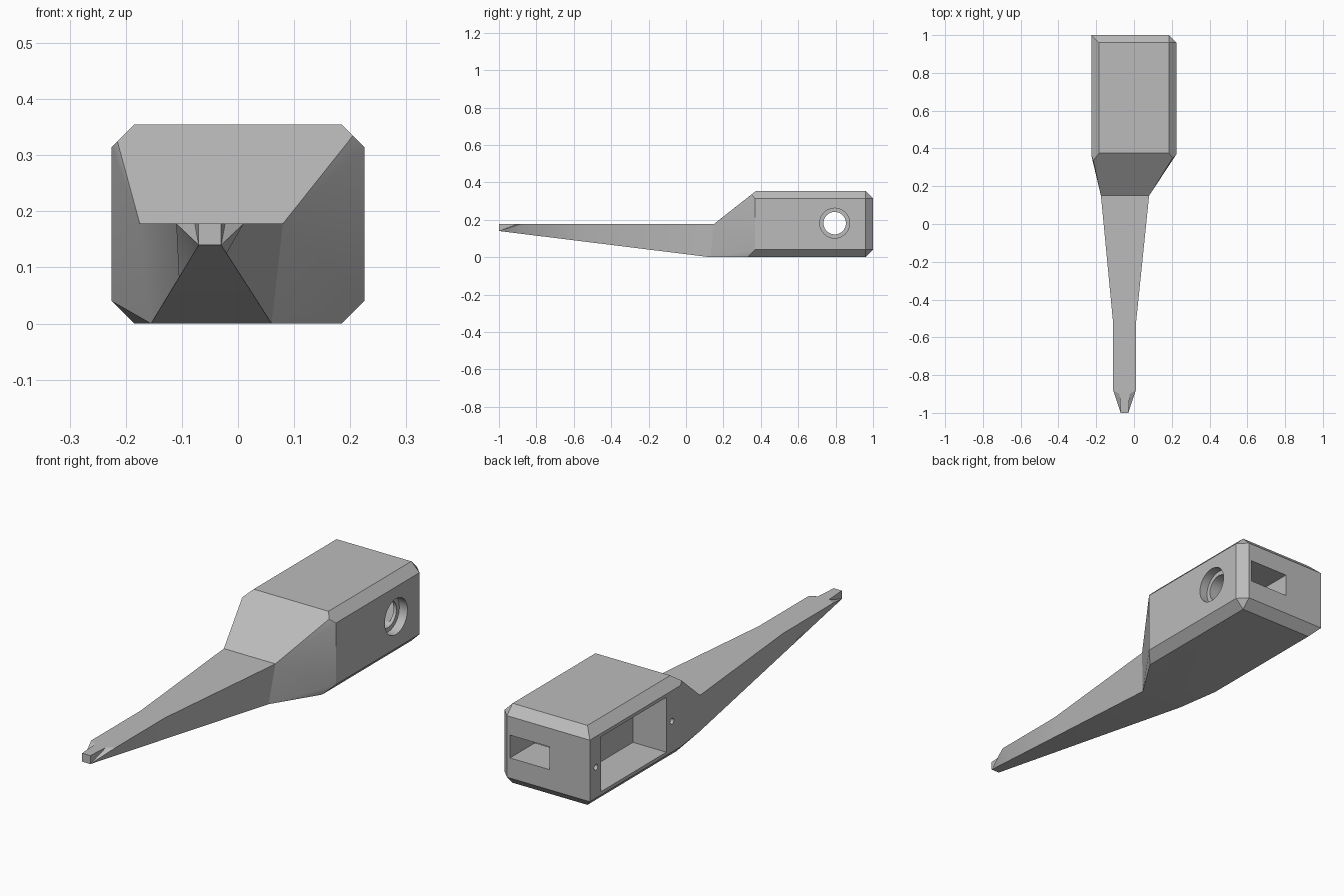
import bpy, bmesh, math
from mathutils import Matrix, Vector

if "Cube" in bpy.data.objects:
    bpy.data.objects.remove(bpy.data.objects["Cube"])

GREY = (0.5, 0.5, 0.5, 1)
mat = bpy.data.materials.new("plain grey")
mat.use_nodes = True
mat.diffuse_color = GREY
mat.node_tree.nodes["Principled BSDF"].inputs["Base Color"].default_value = GREY

HALF, IN = 0.225, 0.185         # housing half width, and inside its chamfers
LOW, HIGH, TOP = 0.04, 0.315, 0.355
DECK = 0.178                    # flat top of the handle


def make_object(name, bm):
    bmesh.ops.recalc_face_normals(bm, faces=bm.faces)
    mesh = bpy.data.meshes.new(name)
    bm.to_mesh(mesh)
    bm.free()
    ob = bpy.data.objects.new(name, mesh)
    bpy.context.collection.objects.link(ob)
    mesh.materials.append(mat)
    return ob


# Chamfered housing with its sloping shoulder, as a hull
bm = bmesh.new()
root = [bm.verts.new(p) for p in [(-0.175, 0.15, DECK), (0.08, 0.15, DECK),
                                  (0.06, 0.13, 0), (-0.155, 0.13, 0)]]
points = [(0.205, 0.35, 0.335), (-0.215, 0.337, 0.325)]
for x in (-IN, IN):
    points += [(x, 0.375, TOP), (x, 0.96, TOP), (x, 0.33, 0), (x, 0.96, 0)]
for z in (LOW, HIGH):
    points += [(-HALF, 0.36, z), (HALF, 0.37, z), (-HALF, 1, z),
               (HALF, 0.96, z), (IN, 1, z)]
verts = root + [bm.verts.new(p) for p in points]
bmesh.ops.convex_hull(bm, input=verts)
front = [f for f in bm.faces if all(v in root for v in f.verts)]
bmesh.ops.delete(bm, geom=front, context='FACES_KEEP_BOUNDARY')
bmesh.ops.dissolve_limit(bm, angle_limit=0.01, verts=[], edges=bm.edges)

# Tapered handle
TIP_L, TIP_R, TIP_Z = -0.07, -0.03, 0.14


def ring(y, left, right):
    t = (0.13 - y) / 1.13
    low_l = -0.155 + (TIP_L + 0.155) * t
    low_r = 0.06 + (TIP_R - 0.06) * t
    return [bm.verts.new(p) for p in [(left, y, DECK), (right, y, DECK),
                                      (low_r, y, TIP_Z * t), (low_l, y, TIP_Z * t)]]


rings = [root, ring(-0.53, -0.11, 0.01), ring(-0.88, -0.11, 0.01)]
for a, b in zip(rings, rings[1:]):
    for i in range(4):
        j = (i + 1) % 4
        bm.faces.new((a[i], a[j], b[j], b[i]))

# Narrow tip blade with sloped notches on both sides
al, ar, lr, ll = rings[-1]
sides = []
for outer, low, x, bx in ((al, ll, TIP_L, -0.077), (ar, lr, TIP_R, -0.023)):
    b = bm.verts.new((bx, -0.9, DECK))
    c = bm.verts.new((x, -1, DECK))
    d = bm.verts.new((x, -1, TIP_Z))
    for face in ((outer, low, d), (outer, b, d), (b, c, d)):
        bm.faces.new(face)
    sides.append((b, c, d))
(bl, cl, dl), (br, cr, dr) = sides
for face in ((al, ar, br, bl), (bl, br, cr, cl), (cl, cr, dr, dl), (ll, lr, dr, dl)):
    bm.faces.new(face)
body = make_object("handle_body", bm)


def carve(bm):
    cutter = make_object("cutter", bm)
    cutter.hide_render = True
    mod = body.modifiers.new("carve", 'BOOLEAN')
    mod.operation = 'DIFFERENCE'
    mod.solver = 'EXACT'
    mod.object = cutter
    bpy.context.view_layer.objects.active = body
    bpy.ops.object.modifier_apply(modifier=mod.name)
    bpy.data.objects.remove(cutter)


def carve_box(lo, hi):
    lo, hi = Vector(lo), Vector(hi)
    bm = bmesh.new()
    bmesh.ops.create_cube(bm, size=1, matrix=Matrix.Translation((lo + hi) / 2)
                          @ Matrix.Diagonal((*(hi - lo), 1)))
    carve(bm)


def carve_hole(x0, x1, y, z, radius, sides):
    bm = bmesh.new()
    bmesh.ops.create_cone(bm, cap_ends=True, segments=sides, radius1=radius,
                          radius2=radius, depth=x1 - x0,
                          matrix=Matrix.Translation(((x0 + x1) / 2, y, z))
                          @ Matrix.Rotation(math.pi / 2, 4, 'Y'))
    carve(bm)


# Side compartment, back slot, stepped button hole and screw holes
carve_box((-0.3, 0.46, 0.055), (-0.06, 0.92, 0.3))
carve_box((-0.025, 0.79, 0.13), (0.17, 1.1, 0.232))
carve_hole(-0.1, 0.3, 0.795, 0.182, 0.06, 40)
carve_hole(0.185, 0.3, 0.795, 0.182, 0.08, 40)
for y in (0.42, 0.957):
    carve_hole(-0.3, -0.13, y, DECK, 0.013, 16)

bpy.ops.object.select_all(action='DESELECT')
body.select_set(True)
bpy.context.view_layer.objects.active = body
bpy.ops.object.shade_smooth_by_angle(angle=math.radians(20))
